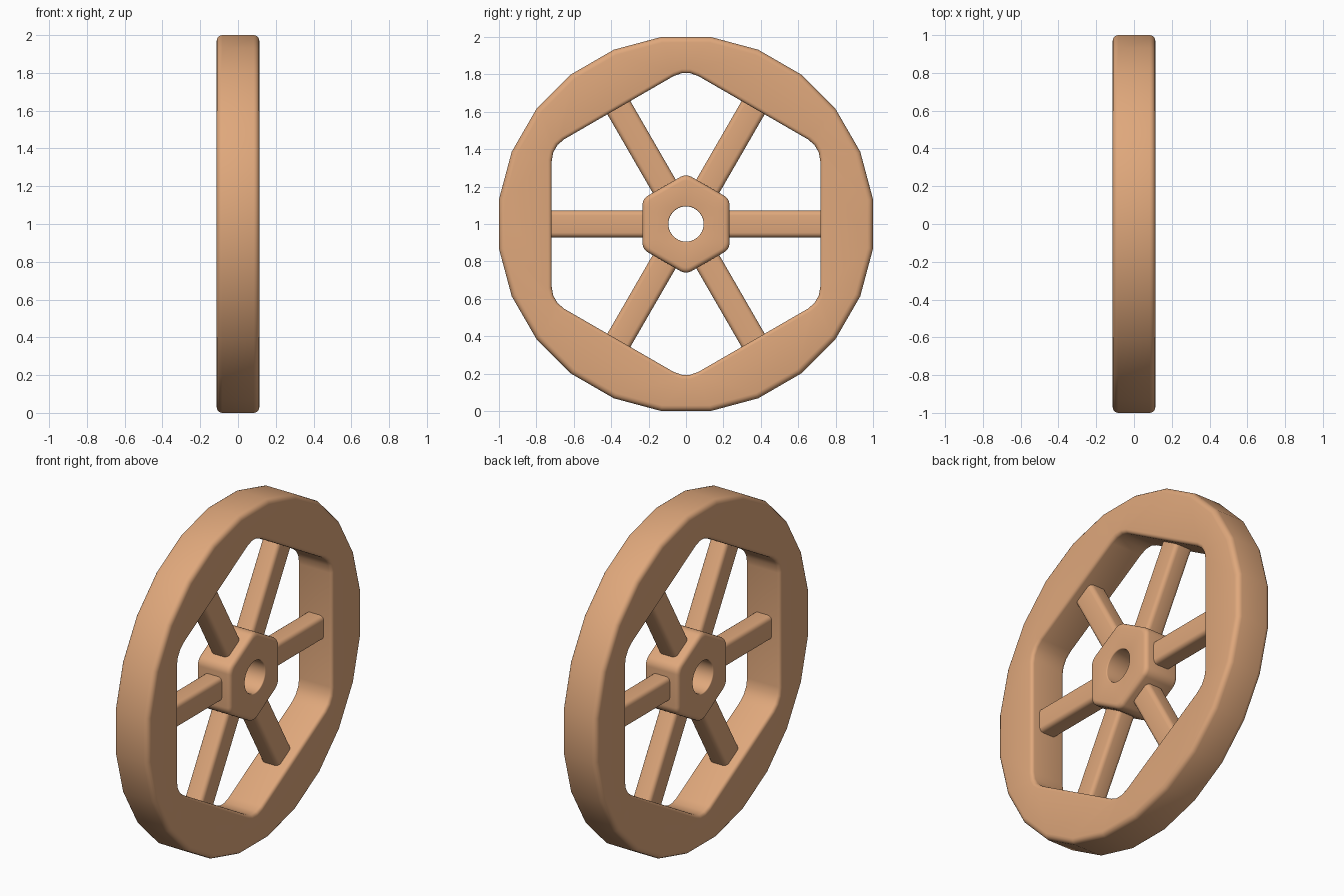
import bpy, bmesh
from math import sin, cos, tan, pi, radians
from mathutils import Matrix

if "Cube" in bpy.data.objects:
    bpy.data.objects.remove(bpy.data.objects["Cube"])

wood = bpy.data.materials.new("warm_wood")
wood.diffuse_color = (0.74, 0.39, 0.20, 1)
wood.use_nodes = True
wood.node_tree.nodes["Principled BSDF"].inputs["Base Color"].default_value = wood.diffuse_color


def polygon(r, n, offset):
    return [(r * cos(offset + 2 * pi * i / n), r * sin(offset + 2 * pi * i / n)) for i in range(n)]


def round_hexagon(apothem, fillet, k):
    """Hexagon with a corner at the top, k points on each rounded corner."""
    pts = []
    d = (apothem - fillet) / cos(radians(30))
    for c in range(6):
        a = radians(30 + 60 * c)
        for i in range(k):
            t = a + radians(-30 + 60 * i / (k - 1))
            pts.append((d * cos(a) + fillet * cos(t), d * sin(a) + fillet * sin(t)))
    return pts


def finish(bm, name):
    bmesh.ops.recalc_face_normals(bm, faces=bm.faces)
    me = bpy.data.meshes.new(name)
    bm.to_mesh(me)
    bm.free()
    me.materials.append(wood)
    ob = bpy.data.objects.new(name, me)
    bpy.context.collection.objects.link(ob)
    bpy.ops.object.select_all(action='DESELECT')
    ob.select_set(True)
    bpy.context.view_layer.objects.active = ob
    bpy.ops.object.shade_smooth_by_angle(angle=radians(35))
    return ob


def ring(name, outer, r_out, b_out, inner, r_in, b_in, half):
    """Plate along x with a hole and rounded rims; loops share a point count."""
    section = []
    steps = [pi / 2 * i / 4 for i in range(5)]

    def edge(loop, r, b, sign, side, order):
        for t in order:
            scale = 1 + sign * b * (1 - cos(t)) / r
            section.append((loop, scale, side * (half - b + b * sin(t))))

    edge(outer, r_out, b_out, -1, -1, steps[::-1])
    edge(outer, r_out, b_out, -1, 1, steps)
    edge(inner, r_in, b_in, 1, 1, steps[::-1])
    edge(inner, r_in, b_in, 1, -1, steps)

    bm = bmesh.new()
    loops = [[bm.verts.new((x, y * s, 1 + z * s)) for y, z in pts] for pts, s, x in section]
    n = len(outer)
    for a, b in zip(loops, loops[1:] + loops[:1]):
        for i in range(n):
            j = (i + 1) % n
            bm.faces.new((a[i], a[j], b[j], b[i]))
    return finish(bm, name)


# Rim: 24-sided outside, rounded hexagonal opening
ring("rim", polygon(1 / cos(radians(7.5)), 24, radians(7.5)), 1.0, 0.03,
     round_hexagon(0.718, 0.135, 4), 0.718, 0.02, 0.113)

# Hub: rounded hexagonal nut with a round bore
ring("hub", round_hexagon(0.233, 0.06, 8), 0.233, 0.025,
     polygon(0.094, 48, radians(3.75)), 0.094, 0.006, 0.112)

# Six spokes: rounded bars from hub to rim
for i in range(6):
    bm = bmesh.new()
    bmesh.ops.create_cube(bm, size=1, matrix=Matrix.Translation((0, 0.475, 0))
                          @ Matrix.Diagonal((0.115, 0.60, 0.142, 1)))
    long_edges = [e for e in bm.edges if abs(e.verts[0].co.y - e.verts[1].co.y) > 0.3]
    bmesh.ops.bevel(bm, geom=long_edges, offset=0.025, segments=4, profile=0.5, affect='EDGES')
    bm.transform(Matrix.Translation((0, 0, 1)) @ Matrix.Rotation(i * pi / 3, 4, 'X'))
    finish(bm, "spoke_%d" % (i + 1))
